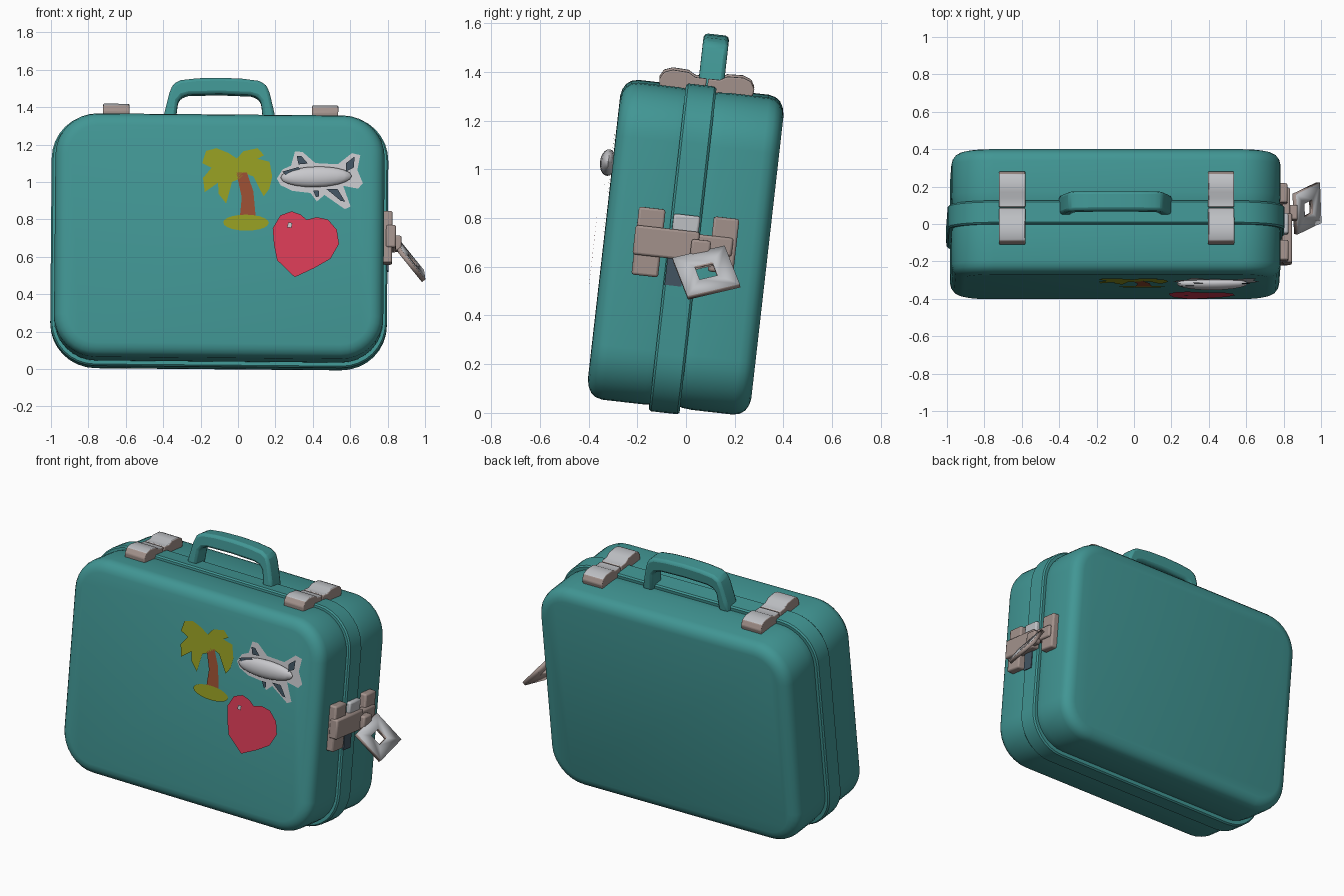
import bpy, bmesh, math
from mathutils import Matrix, Vector

if "Cube" in bpy.data.objects:
    bpy.data.objects.remove(bpy.data.objects["Cube"])

# Case frame: leaning back and very slightly rolled
M = (Matrix.Translation((-0.1, 0, 0.69)) @ Matrix.Rotation(math.radians(0.5), 4, 'Y')
     @ Matrix.Rotation(math.radians(-6.5), 4, 'X'))


def material(name, rgb):
    lin = [((c / 255 + 0.055) / 1.055) ** 2.4 for c in rgb]
    m = bpy.data.materials.new(name)
    m.diffuse_color = (*lin, 1)
    m.use_nodes = True
    m.node_tree.nodes["Principled BSDF"].inputs["Base Color"].default_value = m.diffuse_color
    return m


TEAL = material("teal_shell", (65, 150, 148))
METAL = material("light_metal", (190, 192, 196))
DULL = material("dull_metal", (163, 146, 140))
WHITE = material("sticker_edge", (200, 200, 204))
OLIVE = material("leaf_olive", (148, 156, 34))
BROWN = material("trunk_brown", (152, 78, 50))
RED = material("heart_red", (216, 60, 86))
SLATE = material("slate", (66, 84, 98))


def finish(name, bm, mats, matrix=M, bevel=0, angle=35):
    me = bpy.data.meshes.new(name)
    bm.to_mesh(me)
    bm.free()
    for m in mats:
        me.materials.append(m)
    for p in me.polygons:
        p.use_smooth = True
    me.set_sharp_from_angle(angle=math.radians(angle))
    ob = bpy.data.objects.new(name, me)
    bpy.context.collection.objects.link(ob)
    ob.matrix_world = matrix
    if bevel:
        b = ob.modifiers.new("bevel", 'BEVEL')
        b.width, b.segments, b.limit_method = bevel, 2, 'ANGLE'
    return ob


def ring(hx, hz, r, y, cz, n=8):
    pts = []
    for k, (sx, sz) in enumerate(((1, 1), (-1, 1), (-1, -1), (1, -1))):
        for i in range(n + 1):
            a = math.pi / 2 * (k + i / n)
            pts.append((sx * (hx - r) + r * math.cos(a), y, cz + sz * (hz - r) + r * math.sin(a)))
    return pts


def loft(name, hx, hz, r, cz, profile):
    bm = bmesh.new()
    rows = [[bm.verts.new(p) for p in ring(hx - d, hz - d, r - d, y, cz)] for y, d in profile]
    n = len(rows[0])
    for a, b in zip(rows, rows[1:]):
        for i in range(n):
            bm.faces.new((a[i], a[(i + 1) % n], b[(i + 1) % n], b[i]))
    bm.faces.new(rows[0])
    bm.faces.new(rows[-1])
    bmesh.ops.recalc_face_normals(bm, faces=bm.faces)
    return finish(name, bm, [TEAL])


# Two shells and the raised band between them
SHELL = [(0.337, 0.07), (0.331, 0.045), (0.318, 0.022), (0.298, 0.007), (0.27, 0), (0.1, 0),
         (0.06, 0.004), (0.03, 0.012)]
loft("back_shell", 0.88, 0.655, 0.225, -0.01, SHELL)
loft("front_shell", 0.88, 0.655, 0.225, -0.01, [(-y, d) for y, d in SHELL])
loft("middle_band", 0.9, 0.677, 0.24, -0.0125,
     [(-0.075, 0.04), (-0.075, 0.008), (-0.066, 0), (0.042, 0), (0.051, 0.008), (0.051, 0.04)])


def prism(name, outline, place, offset, mats, bevel, rule=None):
    bm = bmesh.new()
    f = bm.faces.new([bm.verts.new(place(a, b)) for a, b in outline])
    ext = bmesh.ops.extrude_face_region(bm, geom=[f], use_keep_orig=True)
    bmesh.ops.translate(bm, vec=offset, verts=[v for v in ext["geom"] if isinstance(v, bmesh.types.BMVert)])
    bmesh.ops.recalc_face_normals(bm, faces=bm.faces)
    bm.normal_update()
    if rule:
        for f in bm.faces:
            f.material_index = rule(f.normal)
    return finish(name, bm, mats, bevel=bevel)


# Carry handle
outer = [(0.305, 0.63), (0.29, 0.7), (0.268, 0.79), (0.25, 0.835), (0.21, 0.857), (0.12, 0.868), (0, 0.872)]
inner = [(0, 0.785), (0.165, 0.78), (0.2, 0.77), (0.222, 0.745), (0.235, 0.63)]
mirror = lambda pts: [(-x, z) for x, z in reversed(pts)]
prism("handle", outer + mirror(outer)[1:] + mirror(inner) + inner[1:],
      lambda x, z: (x - 0.005, -0.025, z), (0, 0.105, 0), [TEAL], 0.022)

# Top latches: front and rear plates of each
latch = [(-0.18, 0.63), (-0.187, 0.67), (-0.17, 0.7), (-0.135, 0.713), (-0.07, 0.71),
         (-0.04, 0.693), (0.007, 0.693), (0.007, 0.64)]
for side, cx in (("left", -0.557), ("right", 0.56)):
    for part, fl in (("front", lambda u: u), ("rear", lambda u: 0.02 - u)):
        prism(f"{side}_latch_{part}", [(fl(u), w) for u, w in latch],
              lambda u, w: (cx - 0.07, u, w), (0.14, 0, 0), [DULL, METAL], 0.006,
              lambda n: int(n.z > 0.5))


def box(name, lo, hi, mat, bevel=0.01):
    bm = bmesh.new()
    bmesh.ops.create_cube(bm, size=1)
    for v in bm.verts:
        v.co = [a + (c + 0.5) * (b - a) for a, b, c in zip(lo, hi, v.co)]
    return finish(name, bm, [mat], bevel=bevel)


# Side clasp
box("clasp_front_pad", (0.86, -0.21, -0.138), (0.925, -0.1, 0.142), DULL)
box("clasp_rear_pad", (0.86, 0.1, -0.09), (0.92, 0.205, 0.137), DULL)
box("clasp_lever", (0.89, -0.215, -0.055), (0.945, 0.05, 0.066), DULL)
box("clasp_arm", (0.89, 0.0, -0.02), (0.935, 0.19, 0.057), DULL)
box("clasp_tab", (0.88, -0.065, 0.05), (0.925, 0.045, 0.13), METAL)
box("clasp_pivot", (0.92, 0.02, -0.045), (0.975, 0.1, 0.035), DULL)
box("clasp_recess", (0.896, -0.07, -0.165), (0.905, 0.0, -0.05), SLATE, 0)

# Hanging tag: tilted square frame with a hole
P1, E1, E2 = Vector((0.865, -0.055, 0.63)), Vector((-0.008, 0.215, 0.05)), Vector((0.128, 0.062, -0.158))
bm = bmesh.new()
quad = lambda a, b: [bm.verts.new(P1 + E1 * s + E2 * t) for s, t in ((a, a), (b, a), (b, b), (a, b))]
out_v, in_v = quad(0, 1), quad(0.33, 0.67)
for i in range(4):
    j = (i + 1) % 4
    f = bm.faces.new((out_v[i], out_v[j], in_v[j], in_v[i]))
    f.normal_update()
    if f.normal.z < 0:
        f.normal_flip()
tag = finish("hanging_tag", bm, [METAL, DULL], Matrix())
sol = tag.modifiers.new("thickness", 'SOLIDIFY')
sol.thickness, sol.offset, sol.material_offset, sol.material_offset_rim = 0.024, 0, 1, 1


def spot(x, z, height):
    """World x, z on the front panel to case coordinates."""
    return Vector((x + 0.1, -0.336 - height, (z - 0.728) / 0.994))


def sticker(name, outline, levels, mats, base=0.0, angle=35):
    """Raised plaque: each level is (inset, rise, material index of the new rim)."""
    bm = bmesh.new()
    f = bm.faces.new([bm.verts.new(spot(x, z, base)) for x, z in outline])
    f.normal_update()
    if f.normal.y > 0:
        f.normal_flip()
    f.normal_update()
    for inset, rise, idx in levels:
        res = bmesh.ops.inset_region(bm, faces=[f], thickness=inset, depth=rise, use_even_offset=True)
        for r in res["faces"]:
            r.material_index = idx
        bm.normal_update()
    f.material_index = len(mats) - 1
    return finish(name, bm, mats, angle=angle)


# Heart sticker
heart = [(0.305, 0.49), (0.21, 0.58), (0.193, 0.66), (0.185, 0.75), (0.225, 0.82), (0.285, 0.842),
         (0.335, 0.825), (0.365, 0.798), (0.42, 0.812), (0.48, 0.8), (0.528, 0.745), (0.54, 0.67),
         (0.495, 0.59), (0.41, 0.54)]
sticker("heart_sticker", heart, [(0.002, 0.025, 0), (0.014, 0, 0), (0.008, 0.018, 1), (0.03, 0.017, 1),
                                 (0.025, 0.006, 1)], [WHITE, RED], angle=50)
sticker("heart_glint", [(0.262, 0.755), (0.285, 0.752), (0.29, 0.778), (0.268, 0.782)],
        [(0.001, 0.009, 0)], [WHITE], 0.053)

# Palm sticker: island, trunk, leaves
RIM = [(0.002, 0.026, 0), (0.011, 0.0, 0), (0.003, 0.008, 1)]
circle = [(math.cos(i * math.pi / 10), math.sin(i * math.pi / 10)) for i in range(20)]
sticker("palm_island", [(0.042 + 0.122 * c, 0.783 + 0.043 * s) for c, s in circle], RIM, [WHITE, OLIVE])
sticker("palm_trunk", [(-0.012, 1.05), (0.045, 1.05), (0.08, 0.95), (0.095, 0.8), (0.008, 0.8),
                       (0.018, 0.92)], [(0.002, 0.03, 0), (0.011, 0, 0), (0.003, 0.008, 1)], [WHITE, BROWN])
leaves = [(-0.01, 1.125), (0.025, 1.165), (0.1, 1.182), (0.135, 1.145), (0.1, 1.125), (0.165, 1.11),
          (0.18, 1.03), (0.165, 0.965), (0.135, 0.925), (0.105, 0.98), (0.08, 1.03), (0.04, 1.045),
          (0, 1.015), (-0.035, 1.0), (-0.065, 0.885), (-0.105, 0.935), (-0.11, 0.995), (-0.18, 0.945),
          (-0.19, 1.02), (-0.145, 1.075), (-0.195, 1.1), (-0.175, 1.165), (-0.12, 1.18), (-0.055, 1.155)]
sticker("palm_leaves", leaves, [(0.002, 0.033, 0), (0.009, 0, 0), (0.003, 0.008, 1)], [WHITE, OLIVE])

# Aeroplane sticker: outline plaque, round fuselage, dark patches
plane = [(0.205, 1.02), (0.235, 1.07), (0.28, 1.09), (0.3, 1.165), (0.34, 1.165), (0.41, 1.105), (0.53, 1.1),
         (0.605, 1.16), (0.65, 1.15), (0.635, 1.07), (0.665, 1.0), (0.64, 0.97), (0.56, 0.985),
         (0.6, 0.875), (0.57, 0.86), (0.46, 0.935), (0.42, 0.9), (0.385, 0.945), (0.29, 0.955), (0.225, 0.985)]
sticker("plane_sticker", plane, [(0.002, 0.026, 0), (0.01, 0.006, 0)], [WHITE])
bm = bmesh.new()
bmesh.ops.create_uvsphere(bm, u_segments=20, v_segments=10, radius=1)
bmesh.ops.transform(bm, verts=bm.verts, matrix=Matrix.Translation(spot(0.415, 1.03, 0.02))
                    @ Matrix.Rotation(math.radians(-2), 4, 'Y') @ Matrix.Diagonal((0.19, 0.034, 0.055, 1)))
finish("plane_fuselage", bm, [WHITE])
patches = [([(0.235, 1.055), (0.32, 1.08), (0.345, 1.05), (0.26, 1.03)], 0.035),
           ([(0.575, 1.105), (0.62, 1.14), (0.615, 1.08), (0.575, 1.06)], 0.026),
           ([(0.31, 1.14), (0.335, 1.14), (0.37, 1.1), (0.32, 1.095)], 0.026),
           ([(0.47, 0.965), (0.53, 0.965), (0.57, 0.9), (0.55, 0.9)], 0.026),
           ([(0.4, 0.955), (0.43, 0.955), (0.43, 0.925), (0.415, 0.92)], 0.026)]
for i, (pts, h) in enumerate(patches):
    sticker(f"plane_patch_{i}", pts, [(0.001, 0.009, 0)], [SLATE], h)
